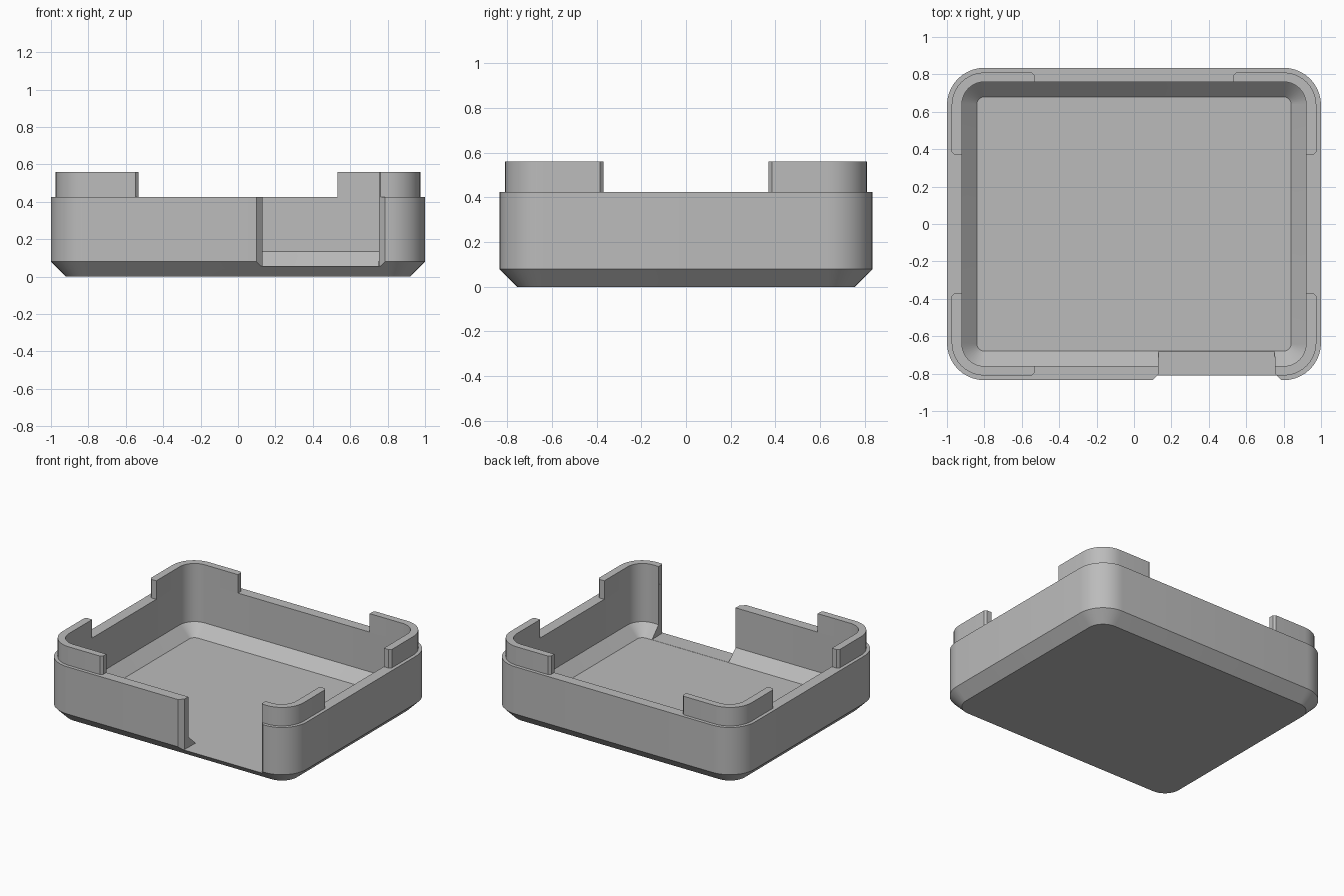
import bpy, bmesh
from math import cos, sin, pi

cube = bpy.data.objects.get("Cube")
if cube:
    bpy.data.objects.remove(cube, do_unlink=True)

grey = bpy.data.materials.new("plain grey")
grey.use_nodes = True
COLOUR = (0.5, 0.5, 0.5, 1)
grey.diffuse_color = COLOUR
grey.node_tree.nodes["Principled BSDF"].inputs["Base Color"].default_value = COLOUR

RIM, TAB_TOP, FLOOR = 0.425, 0.56, 0.055
STEPS = 10


def finish(bm, name):
    bmesh.ops.recalc_face_normals(bm, faces=bm.faces)
    mesh = bpy.data.meshes.new(name)
    bm.to_mesh(mesh)
    bm.free()
    mesh.materials.append(grey)
    obj = bpy.data.objects.new(name, mesh)
    bpy.context.collection.objects.link(obj)
    return obj


def smooth(obj):
    bpy.ops.object.select_all(action='DESELECT')
    obj.select_set(True)
    bpy.context.view_layer.objects.active = obj
    bpy.ops.object.shade_smooth_by_angle(angle=pi / 6)


def corner(hx, hy, r):
    """Arc of the +x +y corner, from the x side to the y side."""
    angles = [pi / 2 * i / STEPS for i in range(STEPS + 1)]
    return [(hx - r + r * cos(a), hy - r + r * sin(a)) for a in angles]


def rounded(hx, hy, r):
    arc = corner(hx, hy, r)
    return (arc + [(-x, y) for x, y in reversed(arc)]
            + [(-x, -y) for x, y in arc] + [(x, -y) for x, y in reversed(arc)])


def prism(points, z0, z1, name):
    bm = bmesh.new()
    face = bm.faces.new([bm.verts.new((x, y, z0)) for x, y in points])
    top = bmesh.ops.extrude_face_region(bm, geom=[face])["geom"]
    verts = [v for v in top if isinstance(v, bmesh.types.BMVert)]
    bmesh.ops.translate(bm, verts=verts, vec=(0, 0, z1 - z0))
    return finish(bm, name)


# Tray: one skin from the underside, over the rim, down to the floor
sections = [(0.92, 0.755, 0.12, 0), (1, 0.835, 0.2, 0.08), (1, 0.835, 0.2, RIM),
            (0.92, 0.76, 0.12, RIM), (0.92, 0.76, 0.12, 0.135),
            (0.84, 0.68, 0.04, FLOOR)]
bm = bmesh.new()
loops = [[bm.verts.new((x, y, z)) for x, y in rounded(hx, hy, r)]
         for hx, hy, r, z in sections]
for a, b in zip(loops, loops[1:]):
    for i in range(len(a)):
        j = (i + 1) % len(a)
        bm.faces.new((a[i], a[j], b[j], b[i]))
bm.faces.new(loops[0])
bm.faces.new(loops[-1])
tray = finish(bm, "tray")

# Front opening with flared outer edges
opening = [(0.135, -0.5), (0.13, -0.803), (0.07, -0.863),
           (0.815, -0.863), (0.755, -0.803), (0.747, -0.5)]
cutter = prism(opening, FLOOR + 0.001, 0.8, "opening_cutter")
cutter.hide_render = True
cutter.hide_viewport = True
cut = tray.modifiers.new("opening", 'BOOLEAN')
cut.operation = 'DIFFERENCE'
cut.solver = 'EXACT'
cut.object = cutter
bpy.context.view_layer.objects.active = tray
bpy.ops.object.modifier_apply(modifier=cut.name)
bpy.data.objects.remove(cutter, do_unlink=True)
smooth(tray)

# Raised corner tabs, the front left one cut short by the opening
E = 0.015
for name, sx, sy in (("front_right_tab", -1, -1), ("front_left_tab", 1, -1),
                     ("back_right_tab", -1, 1), ("back_left_tab", 1, 1)):
    short = name == "front_left_tab"
    end = [(0.762, 0.81), (0.755, 0.803), (0.754, 0.76)] if short else \
          [(0.533 + E, 0.81), (0.533, 0.81 - E), (0.533, 0.76)]
    outline = ([(0.92, 0.37), (0.975 - E, 0.37), (0.975, 0.37 + E)]
               + corner(0.975, 0.81, 0.175) + end
               + corner(0.92, 0.76, 0.12)[::-1])
    smooth(prism([(sx * x, sy * y) for x, y in outline], RIM, TAB_TOP, name))
